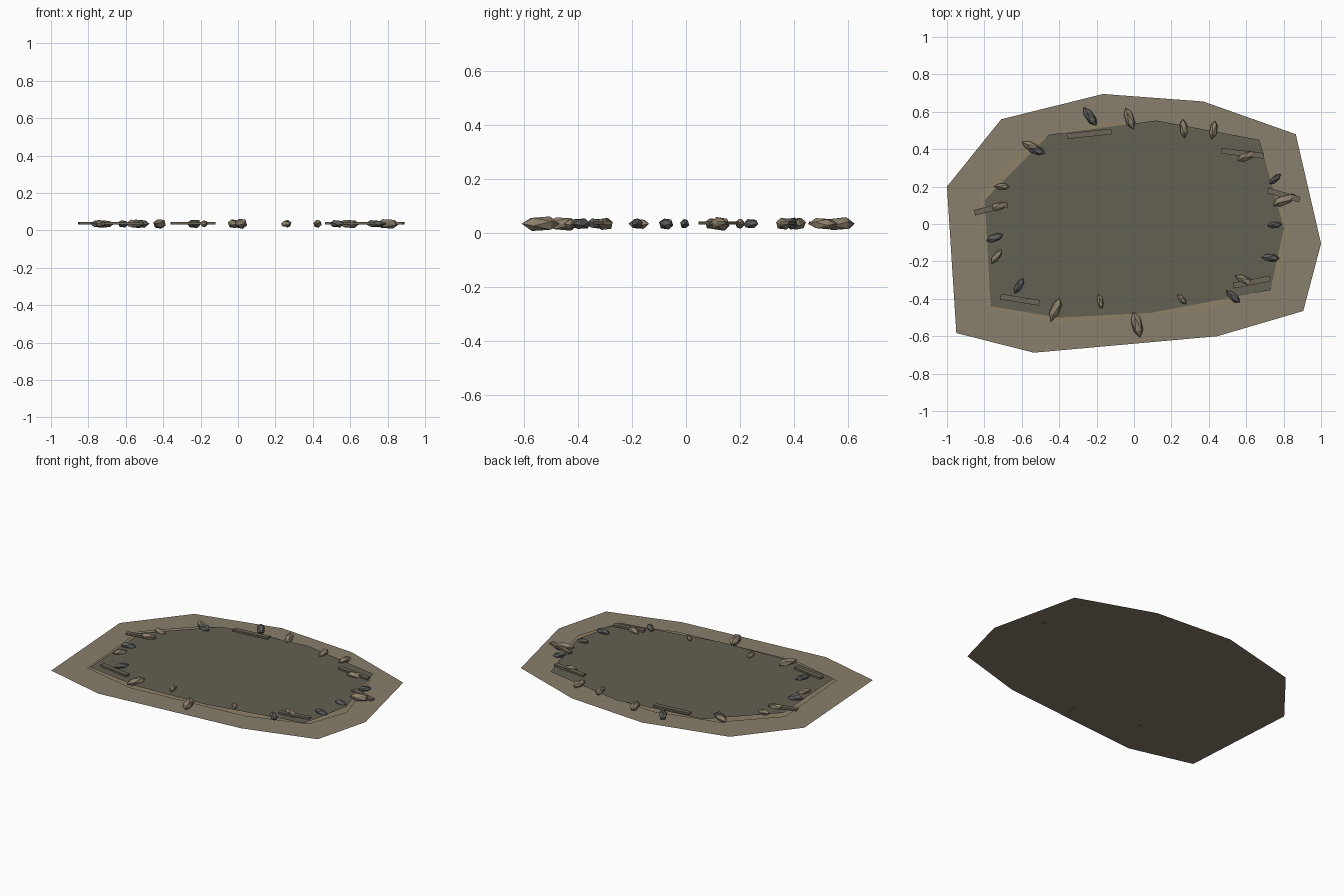
import bpy, bmesh, math, random
from mathutils import Matrix, Vector

if "Cube" in bpy.data.objects:
    bpy.data.objects.remove(bpy.data.objects["Cube"])

random.seed(4)


def material(name, rgb):
    m = bpy.data.materials.new(name)
    m.diffuse_color = (*rgb, 1)
    m.use_nodes = True
    m.node_tree.nodes["Principled BSDF"].inputs["Base Color"].default_value = m.diffuse_color
    return m


DRY = material("dry_mud", (0.25, 0.21, 0.145))
WET = material("wet_mud", (0.27, 0.22, 0.14))
WATER = material("murky_water", (0.125, 0.115, 0.085))
WOOD = material("twig_wood", (0.15, 0.13, 0.095))
LIGHT = material("tan_stone", (0.27, 0.22, 0.15))
DARK = material("grey_stone", (0.11, 0.11, 0.105))


def make(name, bm, mat):
    me = bpy.data.meshes.new(name)
    bm.to_mesh(me)
    bm.free()
    me.materials.append(mat)
    ob = bpy.data.objects.new(name, me)
    bpy.context.collection.objects.link(ob)
    return ob


def sheet(name, pts, z, mat):
    bm = bmesh.new()
    f = bm.faces.new([bm.verts.new((x, y, z)) for x, y in pts])
    f.normal_update()
    if f.normal.z < 0:
        f.normal_flip()
    make(name, bm, mat)


# Stacked flat layers of the puddle
sheet("mud_rim", [(-1, .2), (-.71, .56), (-.165, .695), (.37, .655), (.865, .48),
                  (1, -.105), (.905, -.465), (.445, -.6), (-.535, -.688), (-.95, -.583)], .012, DRY)
sheet("wet_mud", [(-.83, .155), (-.55, .445), (-.14, .55), (.3, .51), (.7, .375),
                  (.842, -.075), (.75, -.335), (.38, -.462), (-.42, -.53), (-.785, -.445)], .02, WET)
sheet("water", [(-.797, .13), (-.455, .477), (.12, .553), (.67, .45), (.802, -.02),
                (.73, -.353), (.09, -.475), (-.4, -.5), (-.767, -.44)], .028, WATER)

# Flat twigs: x, y, length, angle
for i, (x, y, l, a) in enumerate([
        (-.24, .482, .24, 6), (.58, .378, .23, -7), (.8, .155, .18, -16),
        (-.765, .082, .18, 14), (-.61, -.405, .21, -9), (.63, -.31, .2, 11)]):
    bm = bmesh.new()
    bmesh.ops.create_cube(bm, size=1)
    bm.transform(Matrix.Translation((x, y, .038)) @ Matrix.Rotation(math.radians(a), 4, 'Z')
                 @ Matrix.Diagonal((l, .03, .012, 1)))
    make(f"twig_{i + 1}", bm, WOOD)

# Faceted stones: x, y, length, angle, material
STONES = [
    (-.235, .575, .12, -55, DARK), (-.025, .565, .12, -70, LIGHT), (.265, .512, .1, 95, LIGHT),
    (.425, .505, .1, 80, LIGHT), (.6, .362, .11, 25, LIGHT), (.755, .24, .08, 42, DARK),
    (.8, .127, .13, 27, LIGHT), (.752, -.005, .08, 5, DARK), (.73, -.18, .1, -3, DARK),
    (.59, -.3, .11, -25, LIGHT), (.53, -.388, .1, -40, DARK), (.255, -.402, .07, -45, LIGHT),
    (.015, -.538, .14, -75, LIGHT), (-.18, -.415, .08, -75, LIGHT), (-.42, -.455, .13, 70, LIGHT),
    (-.615, -.33, .09, 60, DARK), (-.735, -.175, .09, 55, LIGHT), (-.745, -.073, .1, 22, DARK),
    (-.725, .095, .1, 15, LIGHT), (-.705, .2, .085, 0, LIGHT), (-.55, .415, .11, -25, LIGHT),
    (-.525, .395, .11, -18, DARK)]
for i, (x, y, l, a, mat) in enumerate(STONES):
    bm = bmesh.new()
    bmesh.ops.create_icosphere(bm, subdivisions=1, radius=.5,
                               matrix=Matrix.Rotation(math.radians(90), 4, 'Y'))
    for v in bm.verts:
        v.co *= random.uniform(.92, 1.06)
    bm.transform(Matrix.Translation((x, y, .035)) @ Matrix.Rotation(math.radians(a), 4, 'Z')
                 @ Matrix.Diagonal((l * 1.05, l * .44, .012 + l * .33, 1)))
    # keep every stone above the ground plane
    for v in bm.verts:
        v.co.z = max(v.co.z, .006)
    make(f"stone_{i + 1}", bm, mat)
